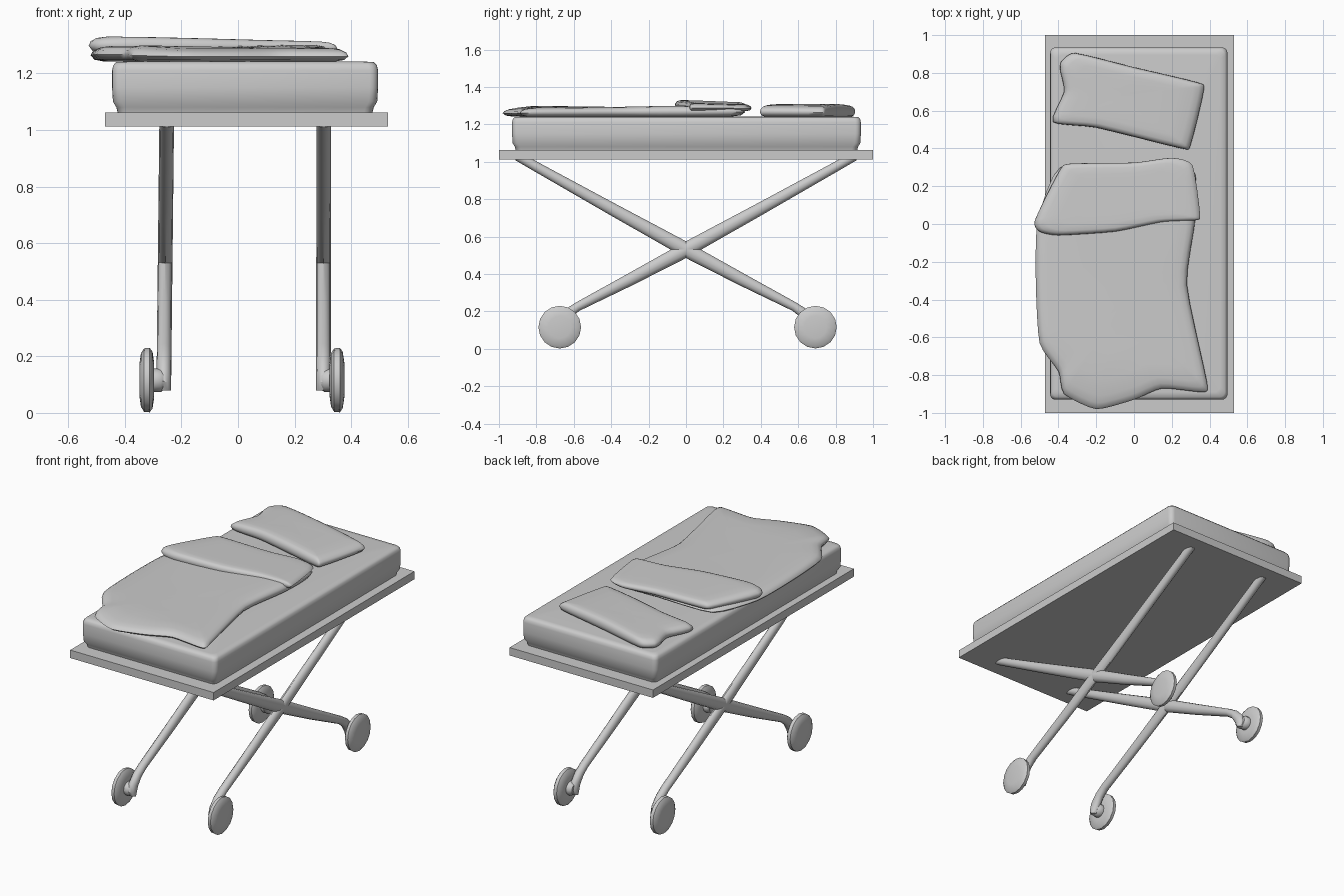
import bpy, bmesh, math
from mathutils import Vector

cube = bpy.data.objects.get("Cube")
if cube:
    bpy.data.objects.remove(cube, do_unlink=True)

grey = bpy.data.materials.new("plain grey")
grey.use_nodes = True
COLOR = (0.6, 0.6, 0.6, 1)
grey.diffuse_color = COLOR
grey.node_tree.nodes["Principled BSDF"].inputs["Base Color"].default_value = COLOR


def finish(bm, name, angle=40):
    bmesh.ops.recalc_face_normals(bm, faces=bm.faces)
    mesh = bpy.data.meshes.new(name)
    bm.to_mesh(mesh)
    bm.free()
    mesh.materials.append(grey)
    ob = bpy.data.objects.new(name, mesh)
    bpy.context.collection.objects.link(ob)
    bpy.ops.object.select_all(action="DESELECT")
    ob.select_set(True)
    bpy.context.view_layer.objects.active = ob
    bpy.ops.object.shade_smooth_by_angle(angle=math.radians(angle))
    return ob


def skin(rings, name, angle=40):
    """Bridge equal-length closed rings of points and cap both ends."""
    bm = bmesh.new()
    loops = [[bm.verts.new(p) for p in ring] for ring in rings]
    n = len(loops[0])
    for a, b in zip(loops, loops[1:]):
        for i in range(n):
            j = (i + 1) % n
            bm.faces.new((a[i], a[j], b[j], b[i]))
    for ring in (loops[0], loops[-1]):
        centre = bm.verts.new(sum((v.co for v in ring), Vector()) / n)
        for i in range(n):
            bm.faces.new((ring[i], ring[(i + 1) % n], centre))
    return finish(bm, name, angle)


def rounded_rect(x0, x1, y0, y1, inset, z, r=0.03):
    pts = []
    for k, (cx, cy) in enumerate([(x1, y1), (x0, y1), (x0, y0), (x1, y0)]):
        sx, sy = (1 if cx == x1 else -1), (1 if cy == y1 else -1)
        for s in range(5):
            a = (k + s / 4) * math.pi / 2
            pts.append(Vector((cx - sx * (r + inset) + r * math.cos(a),
                               cy - sy * (r + inset) + r * math.sin(a), z)))
    return pts


def smooth_outline(pts, steps=4):
    """Closed curve running through the given corner points."""
    out, n = [], len(pts)
    for i in range(n):
        a, b, c, d = (Vector(pts[(i + k) % n]) for k in (-1, 0, 1, 2))
        for s in range(steps):
            t = s / steps
            # softened tangents keep the corners from overshooting
            m0, m1 = (c - a) * 0.3, (d - b) * 0.3
            h = t * t * (3 - 2 * t)
            out.append(b * (1 - h) + c * h + m0 * t * (1 - t) ** 2 - m1 * t * t * (1 - t))
    return out


def cushion(name, pts, low, high, bump):
    """Soft slab: inset rings of one outline, with a gentle surface wave."""
    outline = smooth_outline(pts)
    mid = sum(outline, Vector((0, 0))) / len(outline)
    profile = [(0.5, 0), (0.9, 0), (0.97, 0.12), (1, 0.42), (0.985, 0.68),
               (0.94, 0.88), (0.87, 0.97), (0.7, 1), (0.45, 1), (0.2, 1)]
    rings = []
    for scale, h in profile:
        ring = []
        for p in outline:
            q = mid + (p - mid) * scale
            ring.append((q.x, q.y, low + h * (high - low) + h * bump(q.x, q.y)))
        rings.append(ring)
    return skin(rings, name, 60)


# Tray under the mattress
bm = bmesh.new()
bmesh.ops.create_cube(bm, size=1)
for v in bm.verts:
    v.co = (v.co.x * 1.0 + 0.03, v.co.y * 2, v.co.z * 0.05 + 1.037)
finish(bm, "tray", 30)

# Mattress with tucked-in base and rounded top edge
MATTRESS = (-0.445, 0.495, -0.93, 0.935)
skin([rounded_rect(*MATTRESS, i, z) for i, z in
      [(0.02, 1.06), (0.015, 1.08), (0.003, 1.1), (0, 1.15), (0, 1.21),
       (0.004, 1.228), (0.014, 1.239), (0.04, 1.241)]], "mattress")

# Bedding
cushion("blanket", [(-0.39, 0.3), (-0.51, 0.02), (-0.52, -0.3), (-0.50, -0.63),
                    (-0.40, -0.78), (-0.37, -0.9), (-0.2, -0.98), (0, -0.93),
                    (0.15, -0.87), (0.37, -0.89), (0.385, -0.83), (0.28, -0.32),
                    (0.325, 0.03), (0.31, 0.3), (0, 0.31)],
        1.242, 1.296, lambda x, y: 0.006 * math.sin(4 * x + 3 * y) - 0.1 * max(0, -0.82 - y))
cushion("blanket_fold", [(-0.525, 0.02), (-0.39, 0.29), (-0.33, 0.32), (0, 0.325),
                         (0.2, 0.35), (0.31, 0.31), (0.35, 0.05), (0.33, 0.02),
                         (0.15, 0.01), (-0.1, -0.04), (-0.4, -0.06), (-0.5, -0.04)],
        1.272, 1.321, lambda x, y: -0.022 * x - 0.03 * y)
cushion("pillow", [(-0.31, 0.905), (-0.385, 0.86), (-0.39, 0.81), (-0.37, 0.7),
                   (-0.43, 0.54), (-0.2, 0.51), (0.25, 0.4), (0.3, 0.42),
                   (0.37, 0.71), (0.335, 0.75), (0, 0.83)],
        1.241, 1.308, lambda x, y: 0.01 * math.cos(5 * x) - 0.008)


# Crossed legs: x centre at top and foot, and the wheel plane, for each side
def leg(name, direction, x_top, x_foot):
    path = [(-0.90, 1.03, 0.025), (-0.8, 0.973, 0.026), (-0.4, 0.75, 0.033),
            (0, 0.53, 0.04), (0.3, 0.37, 0.033), (0.58, 0.225, 0.024),
            (0.63, 0.19, 0.027), (0.67, 0.14, 0.034), (0.68, 0.105, 0.032),
            (0.68, 0.08, 0.015)]
    rings = []
    for i, (y, z, r) in enumerate(path):
        a, b = path[max(i - 1, 0)], path[min(i + 1, len(path) - 1)]
        d = Vector((0, b[0] - a[0], b[1] - a[1])).normalized()
        side = Vector((1, 0, 0))
        up = d.cross(side)
        x = x_top + (x_foot - x_top) * (1.03 - z)
        rings.append([])
        for k in range(12):
            t = k * math.tau / 12
            p = Vector((x, y, z)) + side * 0.026 * math.cos(t) + up * r * math.sin(t)
            rings[-1].append((p.x, p.y * direction, p.z))
    skin(rings, name)


def disc(name, x, y, z, profile, sides):
    skin([[(x + dx, y + r * math.cos(k * math.tau / sides), z + r * math.sin(k * math.tau / sides))
           for k in range(sides)] for dx, r in profile], name, 50)


WHEEL = [(-0.026, 0.06), (-0.021, 0.095), (-0.01, 0.112), (0.01, 0.114), (0.02, 0.1), (0.026, 0.06)]
HUB = [(-0.035, 0.03), (-0.02, 0.042), (0.02, 0.042), (0.035, 0.03)]
for side, x_top, x_foot, x_wheel in [("right", -0.252, -0.263, -0.322), ("left", 0.303, 0.302, 0.35)]:
    for end, direction, y in [("front", -1, -0.675), ("back", 1, 0.692)]:
        leg(f"{end}_{side}_leg", direction, x_top, x_foot)
        disc(f"{end}_{side}_wheel", x_wheel, y, 0.116, WHEEL, 16)
        disc(f"{end}_{side}_axle", (x_wheel + x_foot) / 2, y, 0.115, HUB, 12)
